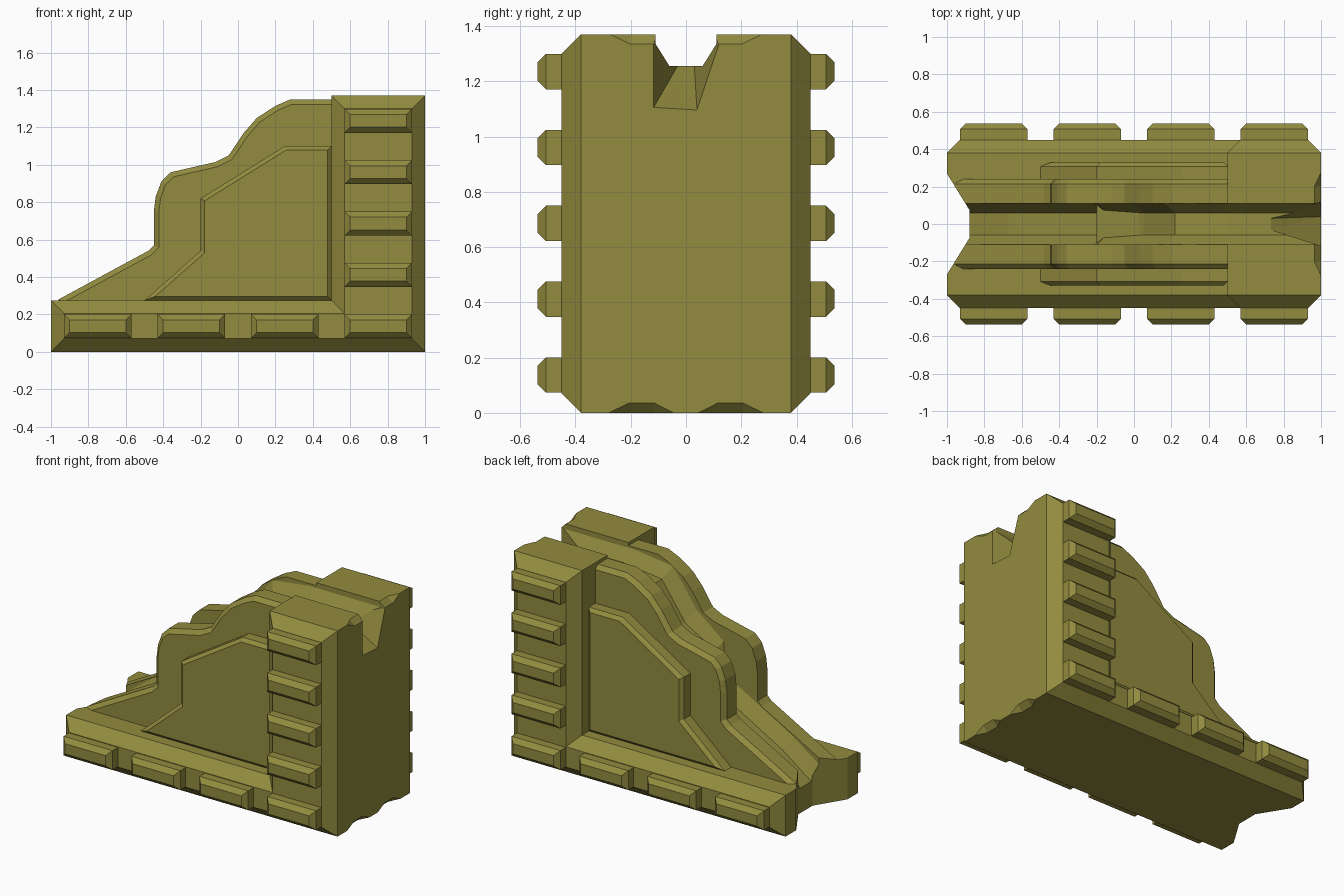
import bpy, bmesh
from mathutils import Vector

if "Cube" in bpy.data.objects:
    bpy.data.objects.remove(bpy.data.objects["Cube"])

mat = bpy.data.materials.new("olive")
mat.diffuse_color = (0.29, 0.26, 0.05, 1)
mat.use_nodes = True
mat.node_tree.nodes["Principled BSDF"].inputs["Base Color"].default_value = mat.diffuse_color


def finish(name, bm):
    bmesh.ops.recalc_face_normals(bm, faces=bm.faces)
    me = bpy.data.meshes.new(name)
    bm.to_mesh(me)
    bm.free()
    me.materials.append(mat)
    ob = bpy.data.objects.new(name, me)
    bpy.context.collection.objects.link(ob)
    return ob


def inset(loop, d):
    """Offset a counter-clockwise outline inwards by d with mitred corners."""
    out, n = [], len(loop)
    for i in range(n):
        a, b, c = (Vector(loop[(i + k) % n]) for k in (-1, 0, 1))
        u, v = (b - a).normalized(), (c - b).normalized()
        nu, nv = Vector((-u.y, u.x)), Vector((-v.y, v.x))
        p = b + (nu + nv) * d / (1 + nu.dot(nv))
        out.append((p.x, p.y))
    return out


def loft(name, stations):
    """Skin xz outlines placed at successive y positions."""
    bm = bmesh.new()
    rings = [[bm.verts.new((x, y, z)) for x, z in loop] for y, loop in stations]
    n = len(rings[0])
    for r, s in zip(rings, rings[1:]):
        for i in range(n):
            bm.faces.new((r[i], r[(i + 1) % n], s[(i + 1) % n], s[i]))
    bm.faces.new(rings[0])
    bm.faces.new(rings[-1][::-1])
    return finish(name, bm)


def bevelled(name, loop, y, d):
    inner = inset(loop, d)
    return loft(name, [(-y, inner), (d - y, loop), (y - d, loop), (y, inner)])


def hull(name, pts):
    bm = bmesh.new()
    for p in pts:
        bm.verts.new(p)
    bmesh.ops.convex_hull(bm, input=bm.verts[:])
    return finish(name, bm)


def cut(ob, cutters):
    bpy.context.view_layer.objects.active = ob
    for c in cutters:
        m = ob.modifiers.new("cut", 'BOOLEAN')
        m.operation, m.solver, m.object = 'DIFFERENCE', 'EXACT', c
        bpy.ops.object.modifier_apply(modifier=m.name)


# L-shaped frame: base and upright wall
frame = bevelled("frame", [(-1, 0), (1, 0), (1, 1.37), (0.5, 1.37),
                           (0.5, 0.275), (-1, 0.275)], 0.45, 0.07)

# stepped core between base and wall
core = bevelled("stepped_core", [
    (-0.96, 0.1), (0.6, 0.1), (0.6, 1.35), (0.28, 1.35), (0.2, 1.315), (0.1, 1.25),
    (0.03, 1.17), (-0.05, 1.05), (-0.12, 1.015), (-0.36, 0.96), (-0.41, 0.91),
    (-0.44, 0.83), (-0.45, 0.75), (-0.45, 0.57), (-0.48, 0.54), (-0.96, 0.28)], 0.24, 0.027)

# raised panel on each side of the core
bevelled("raised_panels", [(-0.5, 0.275), (0.5, 0.275), (0.5, 1.1), (0.25, 1.1),
                           (-0.2, 0.82), (-0.2, 0.54)], 0.33, 0.022)

# groove along the top, following the steps
floor = [(-0.89, 0.16), (-0.67, 0.32), (-0.17, 0.6), (-0.15, 0.82), (0.05, 0.98),
         (0.22, 1.22), (0.5, 1.255), (1.2, 1.255)]
top = [(1.2, 1.6), (-1.2, 1.6), (-1.2, 0.16)]
rim = [(x - 0.05, z + 0.08) for x, z in floor]
groove = loft("groove_cutter", [(-0.11, rim + top), (-0.06, floor + top),
                                (0.06, floor + top), (0.11, rim + top)])
# flared notch in the low end
notch = hull("notch_cutter", [(x, s * y, z) for s in (-1, 1) for z in (-0.2, 0.7)
                              for x, y in ((-1.05, 0.35), (-0.88, 0.075))])
# worn spout in the back of the wall
spout = hull("spout_cutter", [(1.01, -0.12, 1.4), (1.01, -0.12, 1.1), (1.01, 0.04, 1.09),
                              (1.01, 0.12, 1.33), (1.01, 0.12, 1.4), (0.73, -0.03, 1.256),
                              (0.73, 0.03, 1.256), (0.73, -0.03, 1.4), (0.73, 0.03, 1.4)])
# chipped edges at the top and bottom of the wall
chips = []
for s in (-1, 1):
    for z, d, ya, yb, yc, yd in ((1.37, -1, 0.05, 0.1, 0.2, 0.275), (0, 1, 0.045, 0.115, 0.205, 0.28)):
        pts = [(1, s * ya, z), (1, s * yd, z)]
        for y in (yb, yc):
            pts += [(1.01, s * y, z + d * 0.046), (0.954, s * y, z - d * 0.01),
                    (1.01, s * y, z - d * 0.01)]
        chips.append(hull("chip_cutter", pts))

cutters = [groove, notch, spout] + chips
cut(frame, cutters)
cut(core, [groove, notch])
for c in cutters:
    bpy.data.objects.remove(c)

# bevelled studs along base and wall, on both sides
spots = [(-0.75 + 0.5 * i, 0.137) for i in range(4)]
spots += [(0.75, 0.137 + 0.2745 * i) for i in range(1, 5)]
for i, (x, z) in enumerate(spots):
    for s, side in ((-1, "front"), (1, "back")):
        block = [(x - 0.18, z - 0.064), (x + 0.18, z - 0.064),
                 (x + 0.18, z + 0.064), (x - 0.18, z + 0.064)]
        loft(f"{side}_stud_{i}", [(s * 0.43, block), (s * 0.507, block),
                                  (s * 0.537, inset(block, 0.03))])
